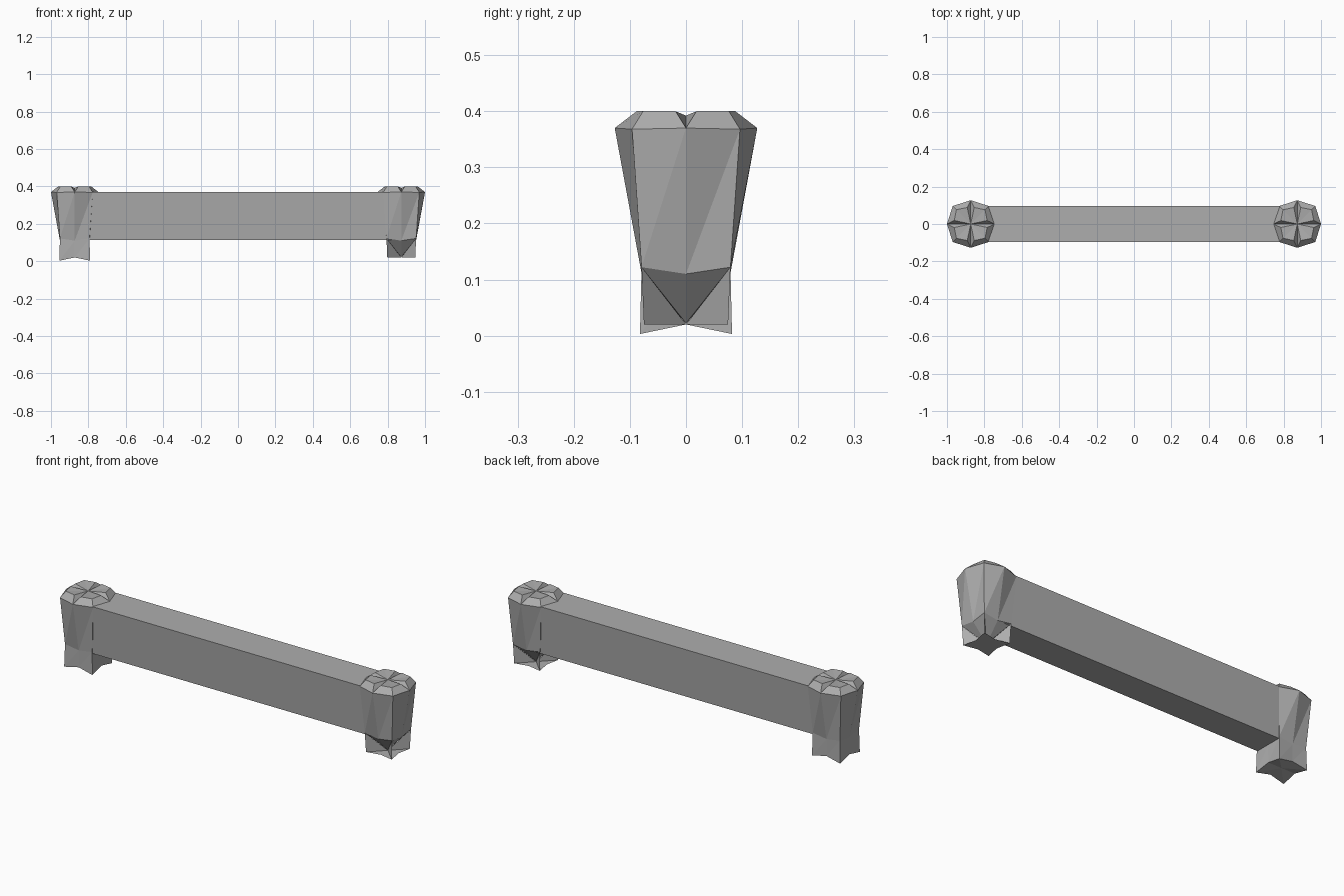
import bpy, bmesh, math

old = bpy.data.objects.get("Cube")
if old:
    bpy.data.objects.remove(old, do_unlink=True)

stone = bpy.data.materials.new("grey_stone")
stone.use_nodes = True
GREY = (0.42, 0.42, 0.42, 1)
stone.diffuse_color = GREY
stone.node_tree.nodes["Principled BSDF"].inputs["Base Color"].default_value = GREY

POST_X = 0.873


def finish(bm, name, x=0):
    bmesh.ops.recalc_face_normals(bm, faces=bm.faces)
    mesh = bpy.data.meshes.new(name)
    bm.to_mesh(mesh)
    bm.free()
    mesh.materials.append(stone)
    obj = bpy.data.objects.new(name, mesh)
    obj.location.x = x
    bpy.context.collection.objects.link(obj)
    return obj


def ring(bm, axis_r, axis_z, corner_r, corner_z):
    """Eight points, alternating between axis and diagonal directions."""
    verts = []
    for i in range(8):
        a = i * math.pi / 4
        r, z = (corner_r, corner_z) if i % 2 else (axis_r, axis_z)
        verts.append(bm.verts.new((r * math.cos(a), r * math.sin(a), z)))
    return verts


def bridge(bm, lower, upper):
    n = len(lower)
    for i in range(n):
        j = (i + 1) % n
        bm.faces.new((lower[i], lower[j], upper[j]))
        bm.faces.new((lower[i], upper[j], upper[i]))


def fan(bm, loop, z):
    tip = bm.verts.new((0, 0, z))
    for i, v in enumerate(loop):
        bm.faces.new((v, loop[(i + 1) % len(loop)], tip))


def waist(bm):
    return ring(bm, 0.079, 0.11, 0.112, 0.122)


# Tapered post, square at the waist and eight-sided at the rim
def build_post(name, x):
    bm = bmesh.new()
    rim = ring(bm, 0.127, 0.37, 0.136, 0.368)
    bridge(bm, waist(bm), rim)
    # Cap with a narrow notch at each axis direction
    crown = []
    for i in range(4):
        for step, r, z in ((-12, 0.09, 0.4), (0, 0.094, 0.374),
                           (12, 0.09, 0.4), (45, 0.108, 0.4)):
            a = math.radians(i * 90 + step)
            crown.append(bm.verts.new((r * math.cos(a), r * math.sin(a), z)))
    for i in range(4):
        left, notch, right, corner = crown[4 * i:4 * i + 4]
        following = crown[(4 * i + 4) % 16]
        axis, diagonal, next_axis = rim[2 * i], rim[2 * i + 1], rim[(2 * i + 2) % 8]
        bm.faces.new((axis, notch, left))
        bm.faces.new((axis, right, notch))
        bm.faces.new((axis, diagonal, corner, right))
        bm.faces.new((diagonal, next_axis, following, corner))
    fan(bm, crown, 0.392)
    finish(bm, name, x)


build_post("right_post", -POST_X)
build_post("left_post", POST_X)

# Solid foot with a zigzag hem
bm = bmesh.new()
hem = ring(bm, 0.078, 0.02, 0.116, 0.003)
bridge(bm, hem, waist(bm))
fan(bm, hem, 0.02)
finish(bm, "right_foot", -POST_X)

# Pinched foot: inverted pyramid with diagonal fins on a star plate
bm = bmesh.new()
top = waist(bm)
fan(bm, top, 0.022)
finish(bm, "left_foot_pyramid", POST_X)

bm = bmesh.new()
base = ring(bm, 0.06, 0.02, 0.106, 0.02)
fan(bm, base, 0.02)
finish(bm, "left_foot_plate", POST_X)

bm = bmesh.new()
for i in range(4):
    a = math.radians(45 + 90 * i)
    c, s = math.cos(a), math.sin(a)
    bm.faces.new([bm.verts.new((r * c, r * s, z))
                  for r, z in ((0, 0.02), (0.106, 0.02), (0.112, 0.122))])
finish(bm, "left_foot_fins", POST_X)

# Long beam, wider at the top than at the bottom
bm = bmesh.new()
section = ((-0.076, 0.113), (0.076, 0.113), (0.096, 0.371), (-0.096, 0.371))
ends = [[bm.verts.new((x, y, z)) for y, z in section] for x in (-0.87, 0.87)]
for i in range(4):
    j = (i + 1) % 4
    bm.faces.new((ends[0][i], ends[0][j], ends[1][j], ends[1][i]))
for end in ends:
    bm.faces.new(end)
finish(bm, "beam", 0)
